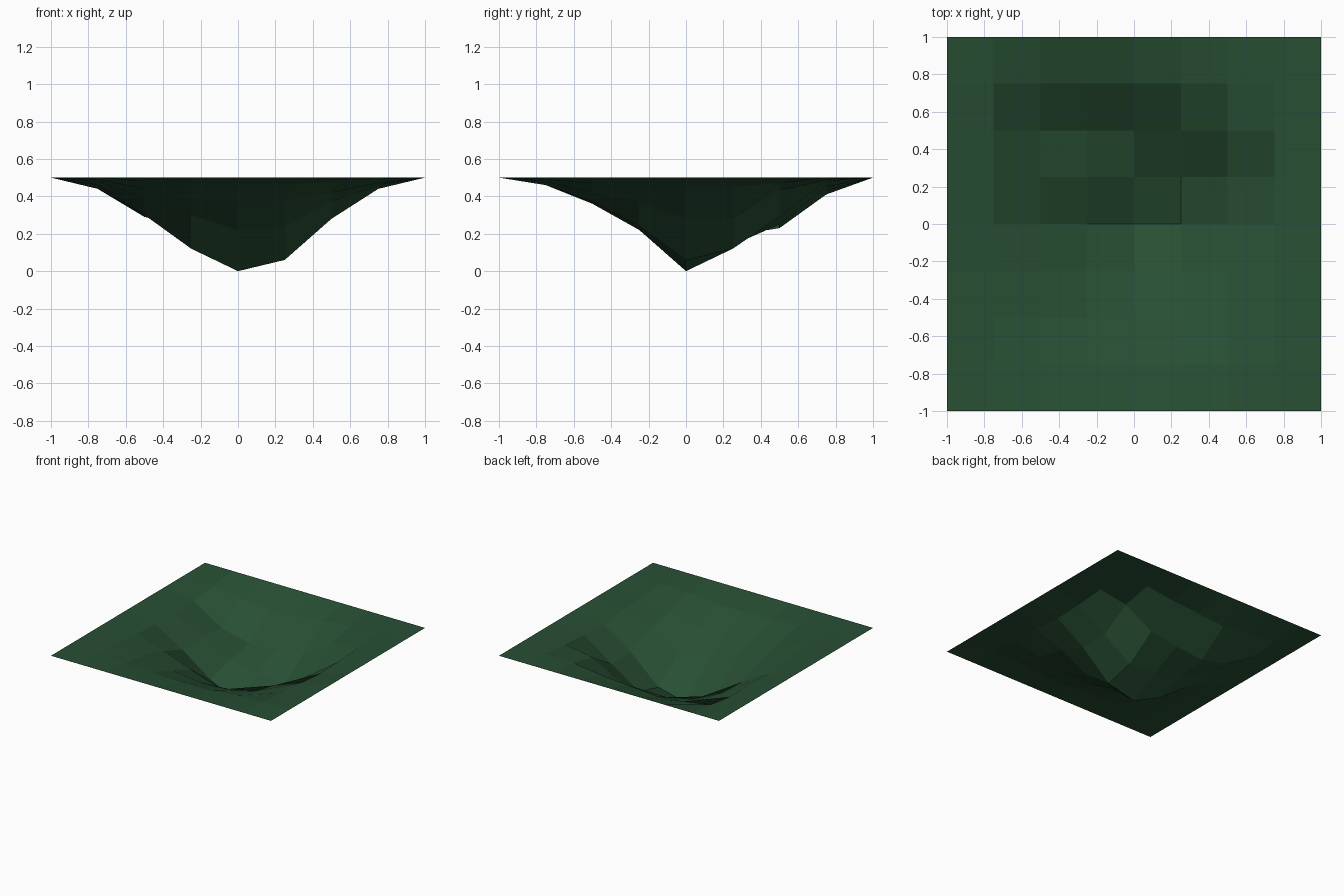
import bpy
import bmesh

# Remove the default cube
cube = bpy.data.objects.get("Cube")
if cube:
    bpy.data.objects.remove(cube, do_unlink=True)

# Sheet settings: square grid, flat rim, sagging middle
CELLS = 8
HALF = 1.0
RIM_HEIGHT = 0.5

# Inner heights in hundredths, front row first, each row running from -x to +x
INNER_HEIGHTS = [
    (49, 48, 47, 46, 46, 48, 49),
    (48, 44, 39, 36, 37, 42, 47),
    (46, 39, 30, 22, 24, 37, 46),
    (44, 30, 12, 0, 6, 28, 44),
    (44, 31, 19, 14, 12, 28, 45),
    (44, 29, 23, 25, 29, 43, 47),
    (47, 43, 41, 43, 45, 48, 49),
]


def make_material(name, colour):
    """Flat colour shown in both viewport and render."""
    material = bpy.data.materials.new(name)
    material.use_nodes = True
    material.diffuse_color = colour
    shader = next(n for n in material.node_tree.nodes if n.type == "BSDF_PRINCIPLED")
    shader.inputs["Base Color"].default_value = colour
    shader.inputs["Roughness"].default_value = 0.9
    return material


def sheet_height(column, row):
    """Rim points stay level; inner points hang down."""
    on_rim = column in (0, CELLS) or row in (0, CELLS)
    if on_rim:
        return RIM_HEIGHT
    return INNER_HEIGHTS[row - 1][column - 1] / 100


# Build the sagging ground sheet from a regular grid
bm = bmesh.new()
bmesh.ops.create_grid(bm, x_segments=CELLS, y_segments=CELLS, size=HALF)
for vert in bm.verts:
    column = round((vert.co.x + HALF) / (2 * HALF) * CELLS)
    row = round((vert.co.y + HALF) / (2 * HALF) * CELLS)
    vert.co.z = sheet_height(column, row)
for face in bm.faces:
    face.smooth = False

mesh = bpy.data.meshes.new("ground_hollow")
bm.to_mesh(mesh)
bm.free()

ground_hollow = bpy.data.objects.new("ground_hollow", mesh)
bpy.context.collection.objects.link(ground_hollow)
mesh.materials.append(make_material("dark_green", (0.021, 0.078, 0.034, 1.0)))
